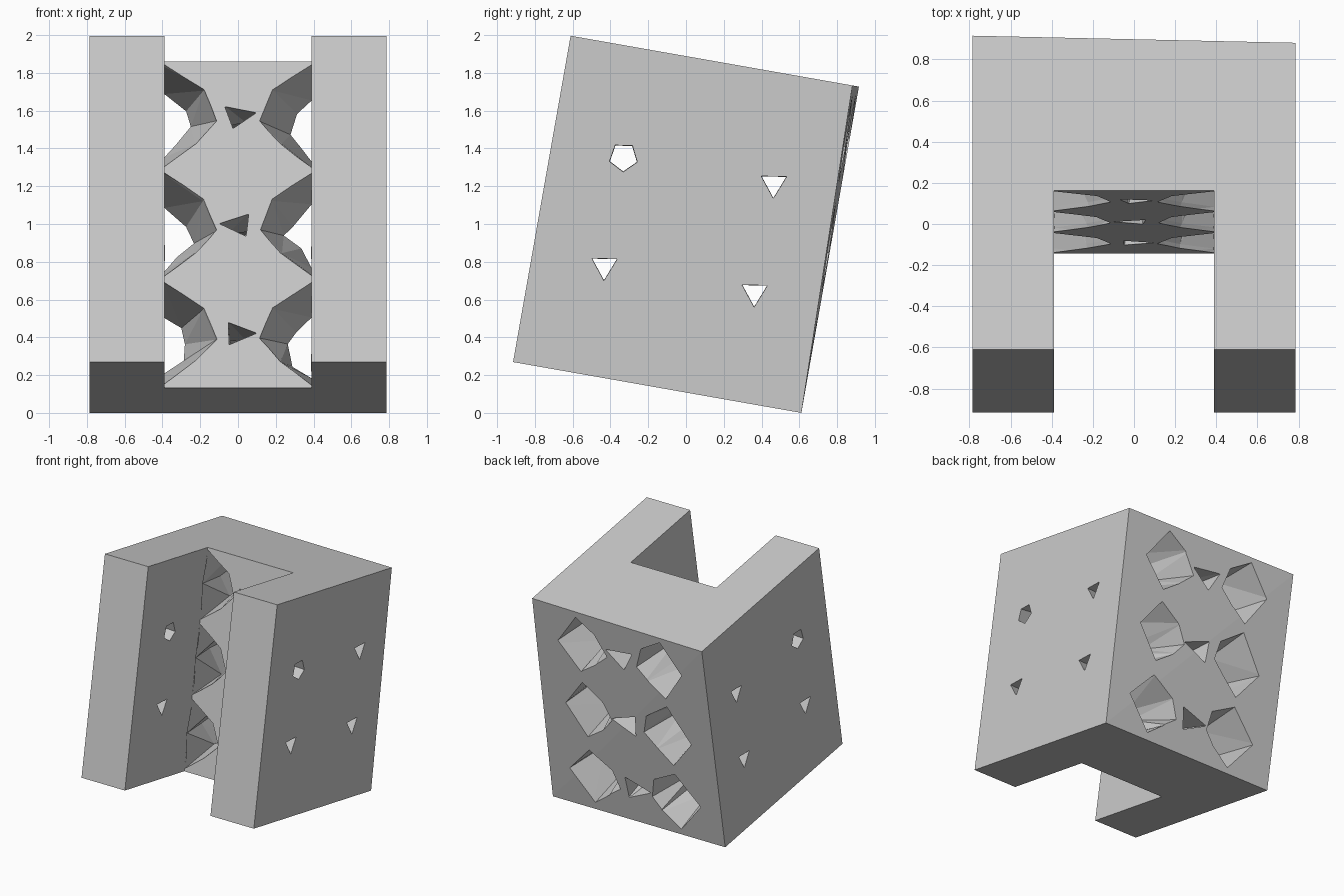
import bpy, bmesh, math, random
from mathutils import Matrix, Vector

random.seed(4)
if "Cube" in bpy.data.objects:
    bpy.data.objects.remove(bpy.data.objects["Cube"])

HX, HY, HZ = 0.785, 0.775, 0.877      # half sizes of the block
SLOT, WEB = 0.39, 0.01                # slot half width, slot back plane
ROW = 2 * HZ / 3                      # spacing of the openings

grey = bpy.data.materials.new("light grey")
grey.use_nodes = True
grey.diffuse_color = (0.6, 0.6, 0.6, 1)
grey.node_tree.nodes["Principled BSDF"].inputs["Base Color"].default_value = (0.6, 0.6, 0.6, 1)


def make_object(name, bm):
    bmesh.ops.recalc_face_normals(bm, faces=bm.faces)
    mesh = bpy.data.meshes.new(name)
    bm.to_mesh(mesh)
    bm.free()
    mesh.materials.append(grey)
    obj = bpy.data.objects.new(name, mesh)
    bpy.context.collection.objects.link(obj)
    return obj


def loft(name, rings):
    """Closed triangulated tube through rings of equal point counts."""
    bm = bmesh.new()
    loops = [[bm.verts.new(p) for p in ring] for ring in rings]
    n = len(loops[0])
    for a, b in zip(loops, loops[1:]):
        for i in range(n):
            j = (i + 1) % n
            bm.faces.new((a[i], a[j], b[j], b[i]))
    bm.faces.new(loops[0])
    bm.faces.new(loops[-1])
    bmesh.ops.triangulate(bm, faces=bm.faces)
    return make_object(name, bm)


def jitter(amount):
    return random.uniform(-amount, amount)


# U-shaped block
bm = bmesh.new()
outline = [(-HX, -HY), (-SLOT, -HY), (-SLOT, WEB), (SLOT, WEB),
           (SLOT, -HY), (HX, -HY), (HX, HY), (-HX, HY)]
base = bm.faces.new([bm.verts.new((x, y, -HZ)) for x, y in outline])
top = bmesh.ops.extrude_face_region(bm, geom=[base])["geom"]
for v in [g for g in top if isinstance(g, bmesh.types.BMVert)]:
    v.co.z = HZ
    if v.co.x > 0.7 and v.co.y > 0.7:
        v.co.y -= 0.035               # worn back corner
bmesh.ops.triangulate(bm, faces=[f for f in bm.faces if len(f.verts) == 4])
block = make_object("slotted_block", bm)

cutters = []

# Faceted openings through the web, wide at both faces and narrow inside
for row in (-1, 0, 1):
    z0 = row * ROW
    for side in (-1, 1):
        def ring(y, inner, outer, half, amount):
            shape = [(0, half), (-inner * 0.75, half * 0.5), (-inner, -half * 0.1),
                     (-inner * 0.6, -half * 0.55), (0, -half), (outer, 0)]
            return [(side * (SLOT + dx + (jitter(amount) if dx else 0)), y,
                     z0 + dz + jitter(amount)) for dx, dz in shape]
        cutters.append(loft("web_opening_cutter", [
            ring(WEB - 0.02, 0.28, -0.004, 0.28, 0.005),
            ring(WEB + 0.02, 0.27, 0.02, 0.27, 0.005),
            ring(0.38, 0.13, 0.13, 0.16, 0.03),
            ring(HY + 0.03, 0.26, 0.2, 0.255, 0.02)]))

    # Small central opening
    rings = []
    for y, r in ((WEB - 0.02, 0.1), (0.38, 0.06), (HY + 0.03, 0.15)):
        turn = jitter(0.5)
        rings.append([(r * math.cos(a + turn), y, z0 + r * 0.7 * math.sin(a + turn))
                      for a in (0.5, 2.6, 4.7)])
    cutters.append(loft("centre_opening_cutter", rings))

# Crosswise tunnels with small triangular mouths
for y0 in (-HY / 2, 0.42):
    for z0 in (-ROW / 2, ROW / 2):
        stations = [(0.82, 0.07), (0.59, 0.12), (SLOT, 0.075), (0, 0.14)]
        stations += [(-x, r) for x, r in stations[-2::-1]]
        sides = 5 if y0 < 0 < z0 else 3
        cutters.append(loft("tunnel_cutter", [
            [(x, y0 + r * math.sin(a), z0 - r * math.cos(a))
             for a in [i * math.tau / sides + 0.15 for i in range(sides)]]
            for x, r in stations]))

# Carve the openings
bpy.context.view_layer.objects.active = block
for cutter in cutters:
    cutter.hide_render = True
    mod = block.modifiers.new("carve", "BOOLEAN")
    mod.operation = "DIFFERENCE"
    mod.solver = "EXACT"
    mod.object = cutter
    bpy.ops.object.modifier_apply(modifier=mod.name)
for cutter in cutters:
    bpy.data.objects.remove(cutter)

# Lean the block back and rest it on the ground
block.data.transform(Matrix.Rotation(math.radians(-10), 4, "X"))
low = min(v.co.z for v in block.data.vertices)
block.data.transform(Matrix.Translation(Vector((0, 0, -low))))
